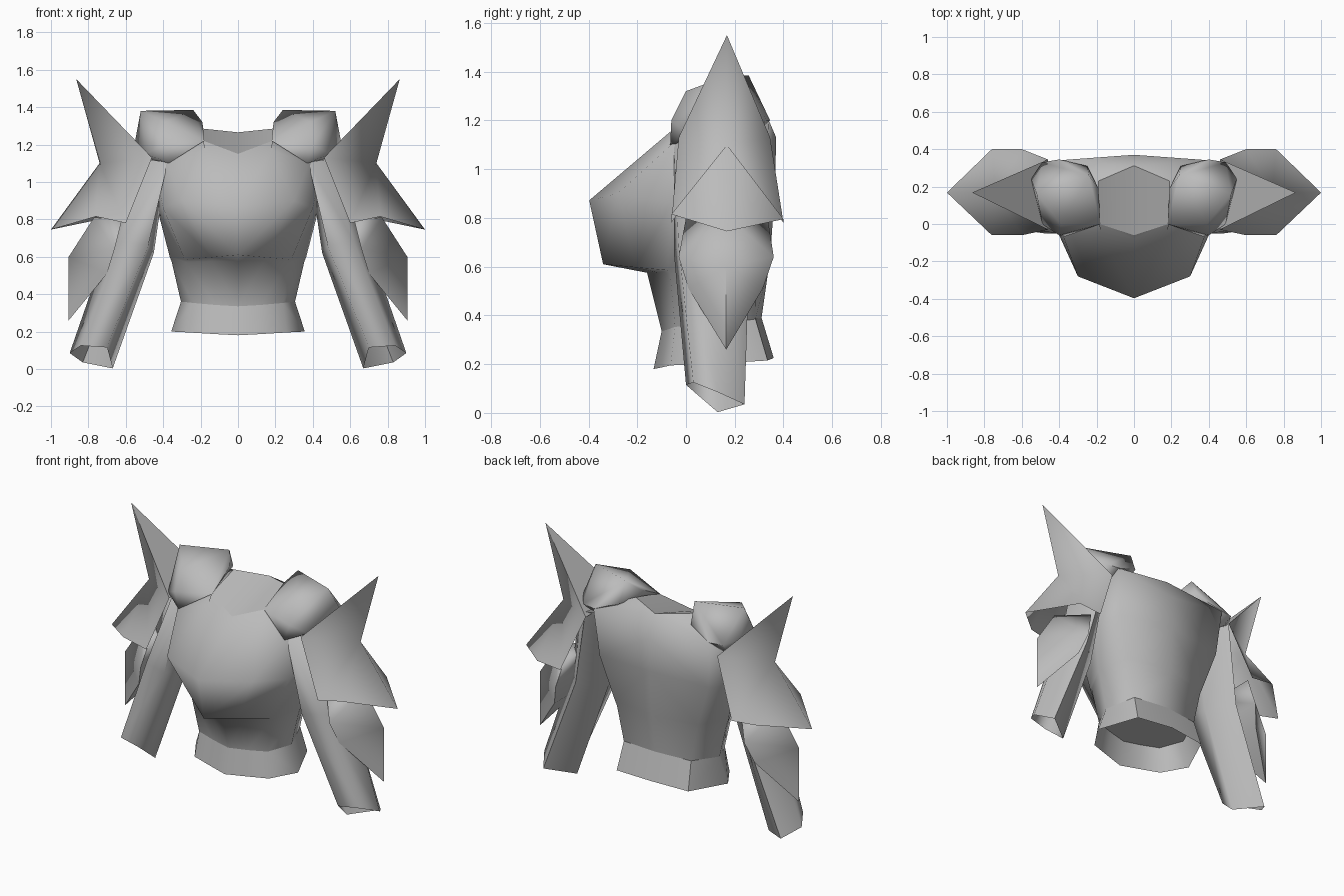
import bpy, bmesh, math

if "Cube" in bpy.data.objects:
    bpy.data.objects.remove(bpy.data.objects["Cube"])

steel = bpy.data.materials.new("steel_grey")
steel.diffuse_color = (0.5, 0.5, 0.5, 1)
steel.use_nodes = True
steel.node_tree.nodes["Principled BSDF"].inputs["Base Color"].default_value = steel.diffuse_color


def finish(bm, name, angle=55):
    """Mirror across x, weld, orient and smooth a half-built part."""
    geom = bm.verts[:] + bm.edges[:] + bm.faces[:]
    dup = bmesh.ops.duplicate(bm, geom=geom)["geom"]
    verts = [v for v in dup if isinstance(v, bmesh.types.BMVert)]
    for v in verts:
        v.co.x = -v.co.x
    bmesh.ops.reverse_faces(bm, faces=[f for f in dup if isinstance(f, bmesh.types.BMFace)])
    bmesh.ops.remove_doubles(bm, verts=bm.verts[:], dist=0.0005)
    bmesh.ops.recalc_face_normals(bm, faces=bm.faces[:])
    me = bpy.data.meshes.new(name)
    bm.to_mesh(me)
    bm.free()
    me.materials.append(steel)
    ob = bpy.data.objects.new(name, me)
    bpy.context.collection.objects.link(ob)
    bpy.ops.object.select_all(action='DESELECT')
    ob.select_set(True)
    bpy.context.view_layer.objects.active = ob
    bpy.ops.object.shade_smooth_by_angle(angle=math.radians(angle))
    return ob


def loft(bm, rings, closed):
    """Bridge point rings of equal length with quads."""
    loops = [[bm.verts.new(p) for p in r] for r in rings]
    n = len(loops[0])
    for a, b in zip(loops, loops[1:]):
        for i in range(n if closed else n - 1):
            j = (i + 1) % n
            bm.faces.new((a[i], a[j], b[j], b[i]))
    return loops


def shell(name, points, faces, angle):
    """Paired plates from a few corner points."""
    bm = bmesh.new()
    vs = [bm.verts.new(p) for p in points]
    for f in faces:
        bm.faces.new([vs[i] for i in f])
    finish(bm, name, angle)


# Half rings run from front centre round the side to back centre
waist = [(0, -.10, .335), (.12, -.075, .342), (.24, -.045, .353),
         (.305, .10, .36), (.235, .285, .385), (0, .31, .39)]
hem = [(0, -.133, .18), (.13, -.098, .187), (.26, -.063, .195),
       (.357, .09, .2), (.25, .335, .215), (0, .36, .225)]
neck = [(0, -.06, 1.15), (.185, 0, 1.22), (.187, .06, 1.238),
        (.189, .13, 1.258), (.19, .23, 1.285), (0, .312, 1.265)]

# Breastplate with jutting chest and V-shaped underside
bm = bmesh.new()
loft(bm, [
    waist,
    [(0, -.16, .575), (.14, -.115, .575), (.28, -.065, .572),
     (.355, .10, .575), (.28, .29, .60), (0, .34, .60)],
    [(0, -.34, .61), (.14, -.205, .597), (.285, -.075, .585),
     (.365, .10, .60), (.29, .295, .63), (0, .345, .63)],
    [(0, -.397, .872), (.30, -.28, .90), (.40, -.06, .86),
     (.43, .14, .85), (.38, .32, .90), (0, .365, .92)],
    [(0, -.08, 1.135), (.18, -.045, 1.17), (.38, -.06, 1.10),
     (.46, .14, 1.15), (.41, .34, 1.20), (0, .37, 1.13)],
    neck], False)
finish(bm, "breastplate", 78)

# Flat plates closing the neck and the waist
shell("neck_plate", neck, [(0, 1, 2, 3, 4, 5)], 40)
shell("waist_plate", waist, [(0, 1, 2, 3, 4, 5)], 40)

# Flared open skirt below the waist
bm = bmesh.new()
loft(bm, [waist, hem], False)
finish(bm, "waist_skirt", 50)

# Five-sided sleeves, open at the wrist, tucked under the collar pads
bm = bmesh.new()
loops = loft(bm, [
    [(.90, .13, .085), (.84, .03, .125), (.70, 0, .115), (.67, .13, .003), (.83, .24, .035)],
    [(.70, .14, .66), (.62, -.03, .68), (.48, -.05, .66), (.45, .13, .62), (.59, .26, .65)],
    [(.63, .16, 1.08), (.475, .02, 1.12), (.375, -.05, 1.105), (.38, .14, 1.10), (.48, .32, 1.15)],
], True)
bm.faces.new(loops[-1])
finish(bm, "sleeves", 85)

# Faceted collar pads beside the neck
bm = bmesh.new()
for p in [(.37, -.065, 1.10), (.18, 0, 1.22), (.40, -.06, 1.20),
          (.19, .19, 1.32), (.39, 0, 1.32), (.24, .257, 1.385), (.52, .16, 1.38),
          (.55, .24, 1.22), (.49, 0, 1.15), (.49, .33, 1.20), (.40, .345, 1.20),
          (.25, .31, 1.26), (.45, .2, 1.08)]:
    bm.verts.new(p)
bmesh.ops.convex_hull(bm, input=bm.verts[:])
loose = [v for v in bm.verts if not v.link_faces]
bmesh.ops.delete(bm, geom=loose, context='VERTS')
finish(bm, "collar_pads", 70)

# Spiked shoulder guards: upper spike, notch, lower spike, then front and back rims
tip, inner_front, inner_back = (.865, .168, 1.55), (.46, -.03, 1.13), (.46, .345, 1.13)
shell("shoulder_guards",
      [tip, (.74, .168, 1.10), (1.0, .168, .745),
       inner_front, (.60, -.06, .78), (.76, -.06, .815),
       inner_back, (.60, .40, .78), (.76, .40, .795)],
      [(0, 3, 1), (1, 3, 4, 5), (1, 5, 2),
       (0, 1, 6), (1, 8, 7, 6), (1, 2, 8)], 150)
shell("shoulder_guard_linings", [tip, inner_front, inner_back], [(0, 1, 2)], 30)

# Pointed elbow guards
shell("elbow_guards",
      [(.77, .165, .81), (.905, .165, .60), (.905, .165, .26),
       (.66, -.03, .64), (.62, 0, .80), (.66, .36, .64), (.62, .335, .80),
       (.70, .01, .51), (.70, .315, .51)],
      [(0, 4, 3, 1), (1, 3, 7, 2), (0, 1, 5, 6), (1, 2, 8, 5),
       (7, 8, 2), (3, 5, 8, 7), (4, 6, 5, 3), (0, 6, 4)], 105)
